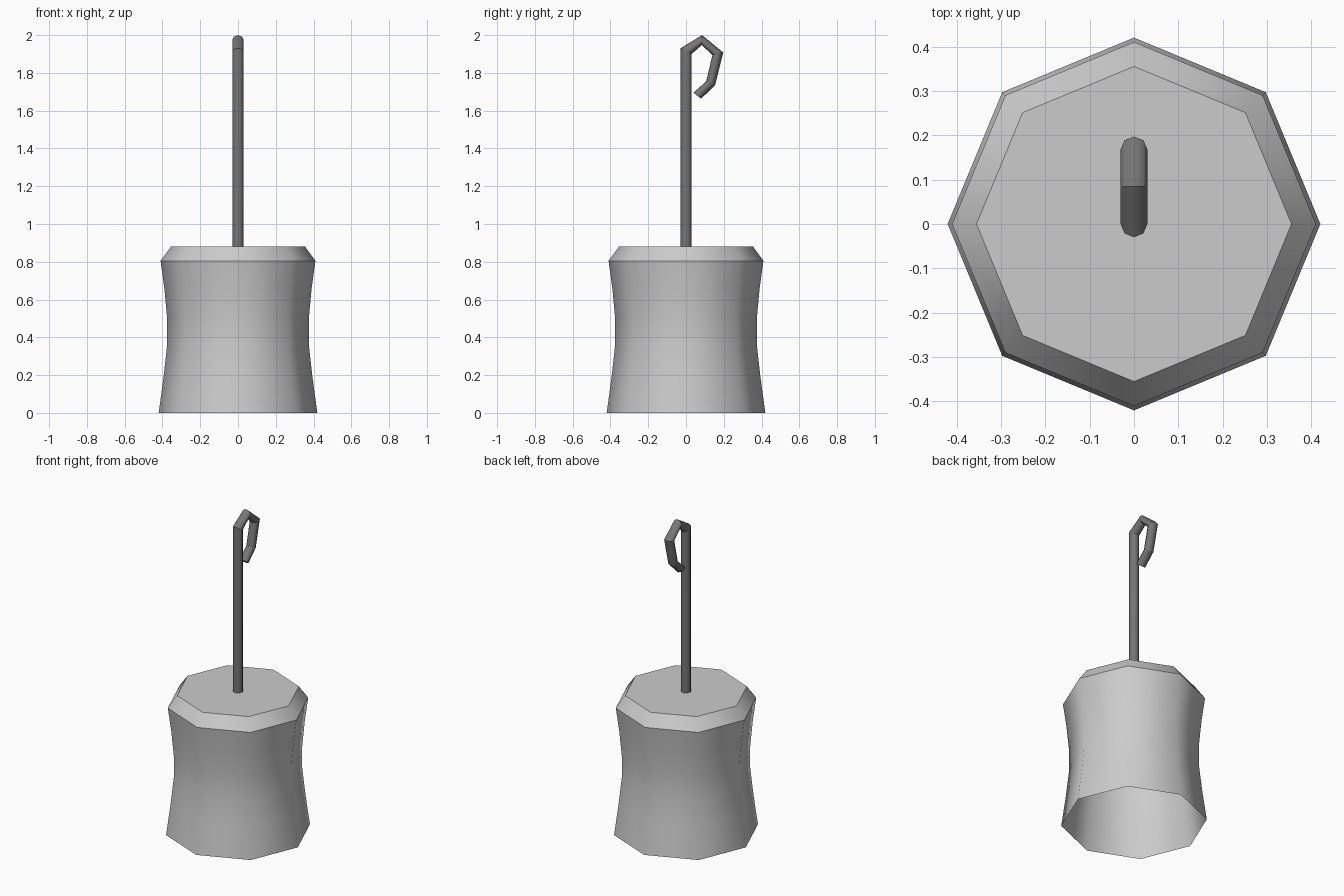
import bpy, bmesh, math
from mathutils import Vector

if "Cube" in bpy.data.objects:
    bpy.data.objects.remove(bpy.data.objects["Cube"])

SIDES = 8


def loft(name, rings, sharp_rings, cap_start, cap_end):
    """Skin octagonal rings into one smooth object with chosen sharp rings."""
    bm = bmesh.new()
    loops = [[bm.verts.new(p) for p in ring] for ring in rings]
    for a, b in zip(loops, loops[1:]):
        for i in range(SIDES):
            j = (i + 1) % SIDES
            bm.faces.new((a[i], a[j], b[j], b[i]))
    if cap_start:
        bm.faces.new(loops[0][::-1])
    if cap_end:
        bm.faces.new(loops[-1])
    for f in bm.faces:
        f.smooth = True
    for k in sharp_rings:
        for i in range(SIDES):
            e = bm.edges.get((loops[k][i], loops[k][(i + 1) % SIDES]))
            e.smooth = False
    bm.normal_update()
    mesh = bpy.data.meshes.new(name)
    bm.to_mesh(mesh)
    bm.free()
    obj = bpy.data.objects.new(name, mesh)
    bpy.context.collection.objects.link(obj)
    return obj


angles = [2 * math.pi * i / SIDES for i in range(SIDES)]

# Waisted weight body, open underneath, with a bevelled flat top
profile = [(0.42, 0), (0.394, 0.19), (0.375, 0.36), (0.375, 0.50),
           (0.39, 0.66), (0.41, 0.805), (0.355, 0.88)]
body_rings = [[(r * math.cos(a), r * math.sin(a), z) for a in angles]
              for r, z in profile]
loft("weight_body", body_rings, [5, 6], False, True)

# Rod and hook: each ring is given by its outer and inner (y, z) points
sections = [((-0.03, 0.87), (0.03, 0.87)),
            ((-0.03, 1.93), (0.03, 1.90)),
            ((0.085, 2.0), (0.083, 1.947)),
            ((0.197, 1.908), (0.14, 1.895)),
            ((0.154, 1.735), (0.107, 1.755)),
            ((0.08, 1.663), (0.039, 1.695))]
hook_rings = []
for outer, inner in sections:
    o, n = Vector((0, *outer)), Vector((0, *inner))
    mid, half = (o + n) / 2, (n - o) / 2
    hook_rings.append([mid + Vector((0.03, 0, 0)) * math.cos(a)
                       + half * math.sin(a) for a in angles])
hook = loft("rod_hook", hook_rings, range(6), True, True)

dark = bpy.data.materials.new("dark_metal")
dark.diffuse_color = (0.18, 0.18, 0.18, 1)
dark.use_nodes = True
dark.node_tree.nodes["Principled BSDF"].inputs["Base Color"].default_value = dark.diffuse_color
hook.data.materials.append(dark)
